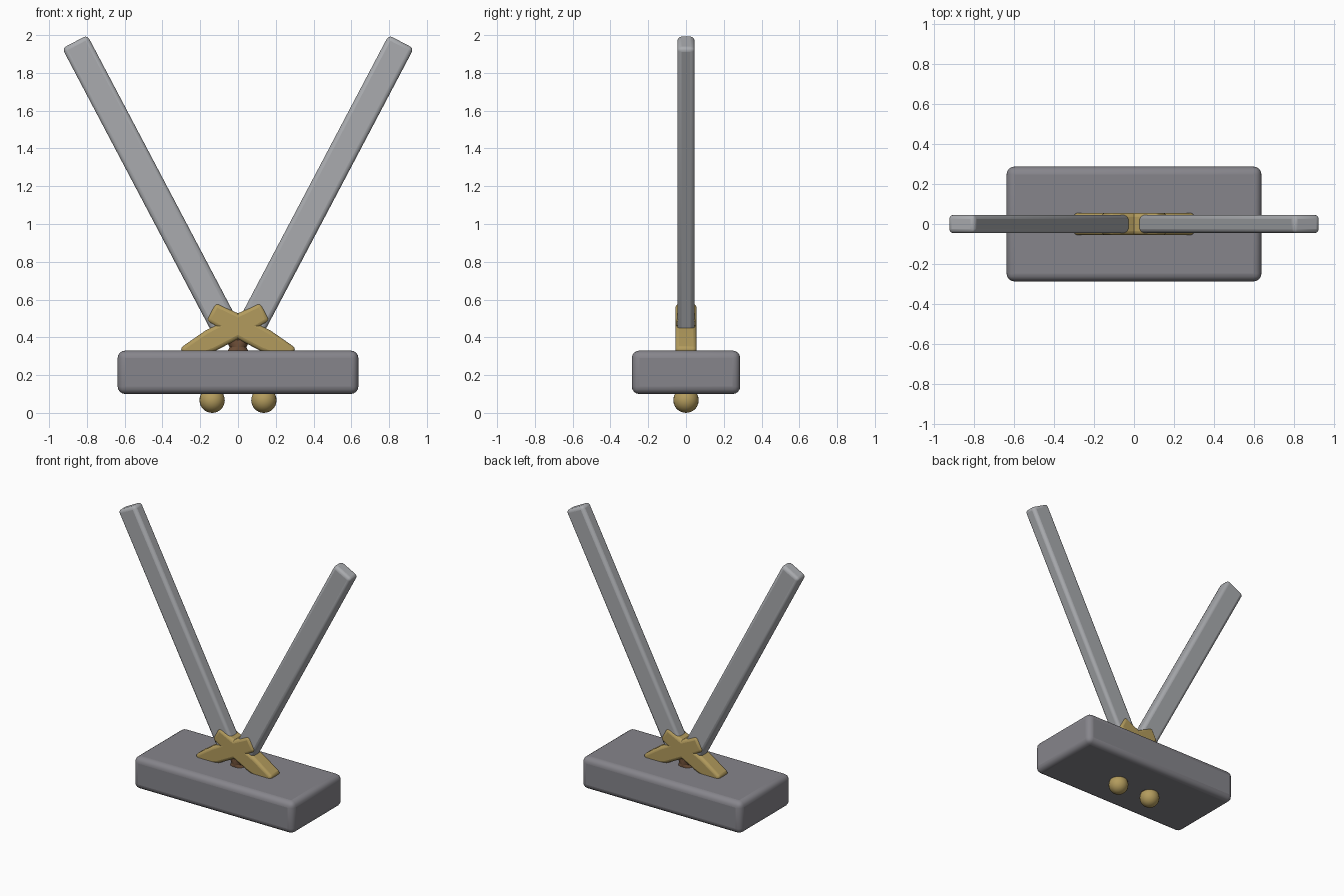
import bpy, bmesh, math
from mathutils import Vector, Matrix

if "Cube" in bpy.data.objects:
    bpy.data.objects.remove(bpy.data.objects["Cube"])

TILT = math.radians(27.8)      # lean of each sword from vertical
HILT = Vector((0.055, 0, 0.43))  # guard centre, for the right-leaning sword


def material(name, rgb):
    m = bpy.data.materials.new(name)
    m.diffuse_color = (*rgb, 1)
    m.use_nodes = True
    m.node_tree.nodes["Principled BSDF"].inputs["Base Color"].default_value = m.diffuse_color
    return m


stone = material("stone", (0.24, 0.235, 0.26))
steel = material("steel", (0.40, 0.41, 0.43))
gold = material("gold", (0.45, 0.33, 0.11))
leather = material("leather", (0.16, 0.08, 0.04))


def finish(bm, name, mat, matrix=Matrix(), bevel=0, segments=3):
    bmesh.ops.recalc_face_normals(bm, faces=bm.faces)
    me = bpy.data.meshes.new(name)
    bm.to_mesh(me)
    bm.free()
    me.transform(matrix)
    if matrix.determinant() < 0:
        me.flip_normals()
    me.materials.append(mat)
    ob = bpy.data.objects.new(name, me)
    bpy.context.collection.objects.link(ob)
    if bevel:
        mod = ob.modifiers.new("rounded_edges", 'BEVEL')
        mod.width, mod.segments = bevel, segments
        mod.limit_method = 'ANGLE'
    bpy.context.view_layer.objects.active = ob
    ob.select_set(True)
    bpy.ops.object.shade_smooth_by_angle(angle=math.radians(40))
    ob.select_set(False)
    return ob


def box(x0, x1, y0, y1, z0, z1):
    bm = bmesh.new()
    m = Matrix.Translation(((x0 + x1) / 2, (y0 + y1) / 2, (z0 + z1) / 2))
    m = m @ Matrix.Diagonal((x1 - x0, y1 - y0, z1 - z0, 1))
    bmesh.ops.create_cube(bm, size=1, matrix=m)
    return bm


def prism(profile, half_depth):
    bm = bmesh.new()
    face = bm.faces.new([bm.verts.new((x, -half_depth, z)) for x, z in profile])
    out = bmesh.ops.extrude_face_region(bm, geom=[face])
    verts = [v for v in out["geom"] if isinstance(v, bmesh.types.BMVert)]
    bmesh.ops.translate(bm, verts=verts, vec=(0, 2 * half_depth, 0))
    return bm


# Stone block
finish(box(-0.637, 0.637, -0.287, 0.287, 0.10, 0.33), "stone_block", stone,
       bevel=0.04, segments=4)

# Two crossed swords stuck through the block
for side, sx in (("right", 1), ("left", -1)):
    mirror = Matrix.Diagonal((sx, 1, 1, 1))
    pose = mirror @ Matrix.Translation(HILT) @ Matrix.Rotation(TILT, 4, 'Y')

    # Blunt flat blade
    finish(box(-0.075, 0.075, -0.046, 0.046, -0.01, 1.735), side + "_blade",
           steel, pose, bevel=0.022)

    # Cross guard, swelling towards its middle, lower end sunk in the block
    guard = [(-0.225, -0.052), (-0.10, -0.06), (0.10, -0.06), (0.26, -0.04),
             (0.265, 0.04), (0.10, 0.06), (-0.10, 0.06), (-0.225, 0.055)]
    finish(prism(guard, 0.056), side + "_guard", gold, pose, bevel=0.02)

    # Grip running through the block
    start, end = Vector((0.04, 0, 0.43)), Vector((-0.135, 0, 0.07))
    bm = bmesh.new()
    bmesh.ops.create_cone(bm, cap_ends=True, segments=20, radius1=0.04,
                          radius2=0.04, depth=(end - start).length)
    rot = (start - end).to_track_quat('Z', 'Y').to_matrix().to_4x4()
    finish(bm, side + "_grip", leather,
           mirror @ Matrix.Translation((start + end) / 2) @ rot)

    # Round pommel under the block
    bm = bmesh.new()
    bmesh.ops.create_uvsphere(bm, u_segments=24, v_segments=14, radius=0.067)
    finish(bm, side + "_pommel", gold,
           mirror @ Matrix.Translation((-0.137, 0, 0.067)))
